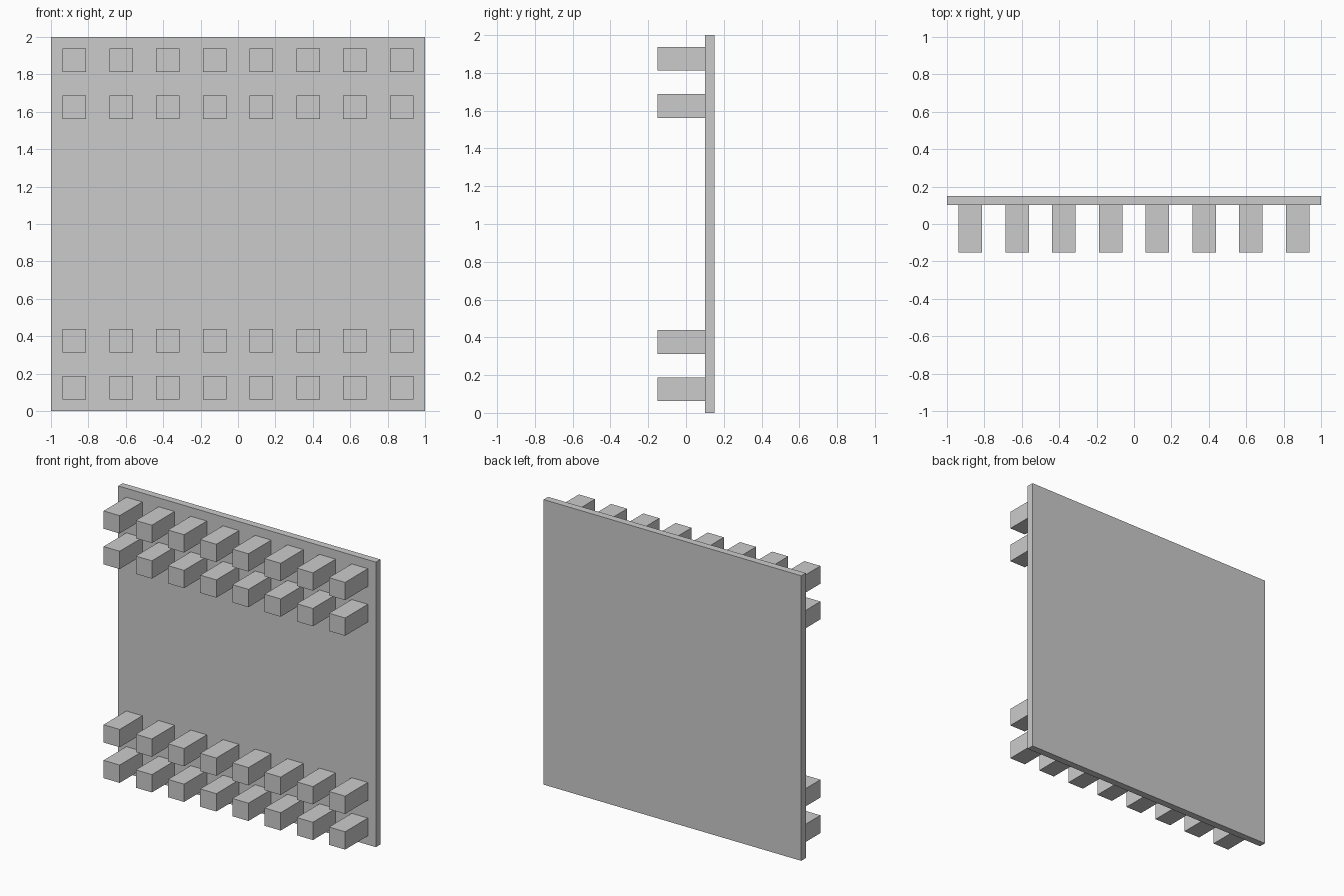
import bpy

if "Cube" in bpy.data.objects:
    bpy.data.objects.remove(bpy.data.objects["Cube"])


def box(name, center, size):
    bpy.ops.mesh.primitive_cube_add(size=1, location=center)
    obj = bpy.context.object
    obj.name = name
    obj.scale = size
    bpy.ops.object.transform_apply(location=False, rotation=False, scale=True)
    return obj


# Thin square back panel
box("back_panel", (0, 0.1255, 1), (2, 0.05, 2))

# Two rows of pegs near the bottom and two near the top
for row, z in enumerate((0.125, 0.375, 1.625, 1.875)):
    for col in range(8):
        box(f"peg_{row + 1}_{col + 1}",
            (-0.875 + 0.25 * col, -0.0255, z), (0.125, 0.252, 0.125))
